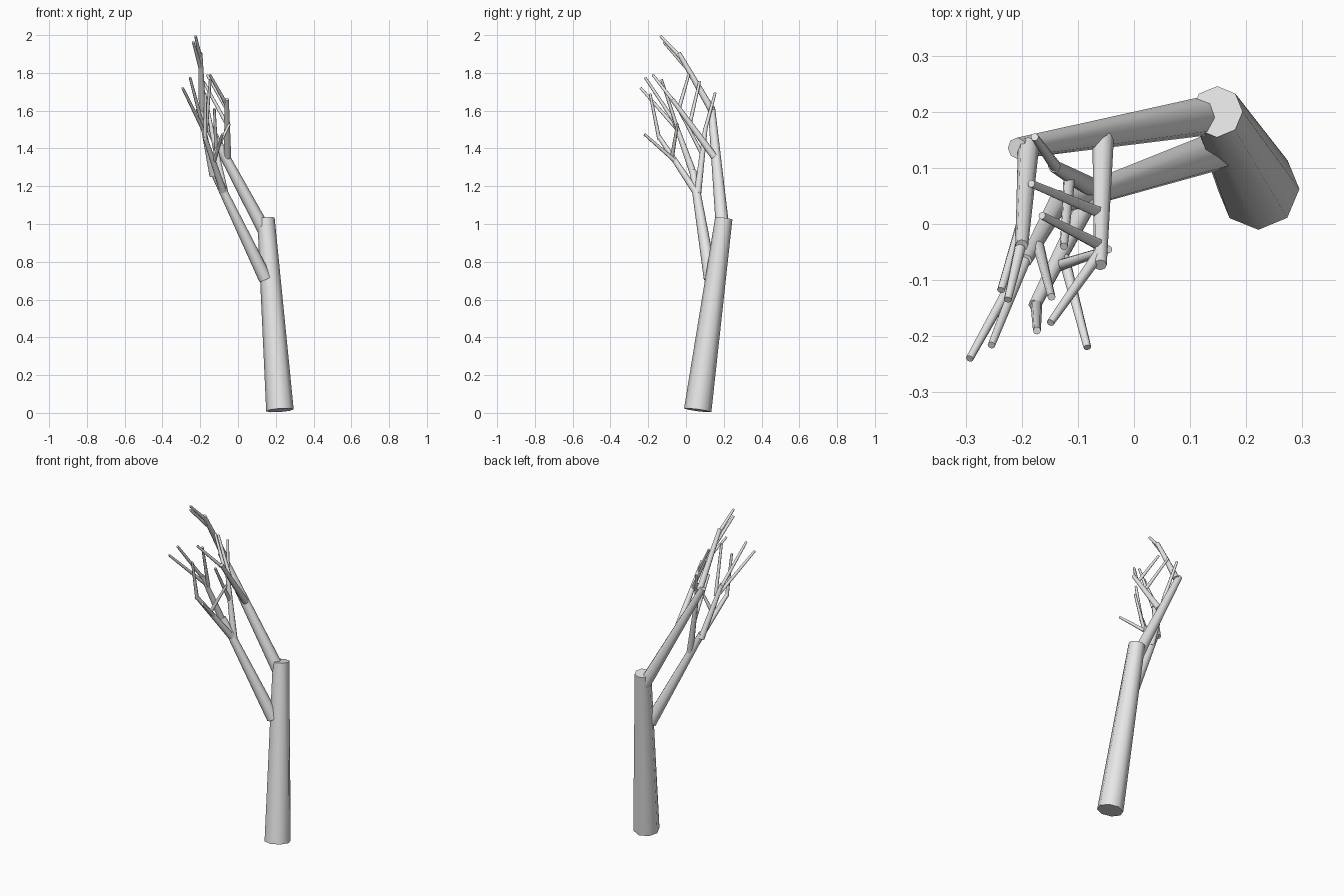
import bpy, bmesh, math
from mathutils import Vector

bark = bpy.data.materials.new("pale_grey_bark")
bark.diffuse_color = (0.8, 0.8, 0.8, 1)


def limb(name, start, end, r_start, r_end, sides=8):
    """Tapered closed cylinder running from start to end."""
    a, b = Vector(start), Vector(end)
    axis = b - a
    bm = bmesh.new()
    bmesh.ops.create_cone(bm, cap_ends=True, segments=sides,
                          radius1=r_start, radius2=r_end, depth=axis.length)
    mesh = bpy.data.meshes.new(name)
    bm.to_mesh(mesh)
    bm.free()
    mesh.materials.append(bark)
    obj = bpy.data.objects.new(name, mesh)
    bpy.context.collection.objects.link(obj)
    obj.location = (a + b) / 2
    obj.rotation_mode = 'QUATERNION'
    obj.rotation_quaternion = Vector((0, 0, 1)).rotation_difference(axis)
    bpy.ops.object.select_all(action='DESELECT')
    obj.select_set(True)
    bpy.context.view_layer.objects.active = obj
    bpy.ops.object.shade_smooth_by_angle(angle=math.radians(60))


# Trunk and the two main boughs
limb("trunk", (0.222, 0.062, 0.014), (0.148, 0.2, 1.03), 0.073, 0.046)
limb("upper_bough", (0.14, 0.195, 0.965), (-0.208, 0.135, 1.615), 0.036, 0.019)
limb("lower_bough", (0.145, 0.13, 0.71), (-0.13, 0.037, 1.28), 0.036, 0.019)

# Secondary branches
branches = [
    ((-0.055, 0.15, 1.355), (-0.06, -0.073, 1.66)),     # front of upper bough
    ((-0.188, 0.138, 1.6), (-0.2, -0.038, 1.905)),      # end of upper bough
    ((-0.132, 0.043, 1.255), (-0.193, -0.065, 1.555)),  # end of lower bough
    ((-0.075, 0.055, 1.165), (-0.177, -0.145, 1.465)),  # front of lower bough
    ((-0.07, 0.062, 1.165), (-0.142, 0.103, 1.51)),     # back of lower bough
]
for i, (a, b) in enumerate(branches):
    limb(f"branch_{i + 1}", a, b, 0.019, 0.0115)

# Thin twigs
twigs = [
    ((-0.2, 0.0, 1.83), (-0.237, -0.118, 1.963)),
    ((-0.2, -0.03, 1.885), (-0.225, -0.135, 1.995)),
    ((-0.06, 0.02, 1.53), (-0.183, 0.072, 1.755)),
    ((-0.06, -0.038, 1.61), (-0.164, 0.015, 1.79)),
    ((-0.06, -0.05, 1.63), (-0.149, -0.176, 1.79)),
    ((-0.185, -0.045, 1.5), (-0.293, -0.24, 1.72)),
    ((-0.192, -0.06, 1.54), (-0.254, -0.216, 1.775)),
    ((-0.17, -0.04, 1.49), (-0.147, -0.13, 1.765)),
    ((-0.125, -0.06, 1.335), (-0.083, -0.22, 1.475)),
    ((-0.13, -0.073, 1.36), (-0.045, -0.045, 1.53)),
    ((-0.174, -0.142, 1.45), (-0.173, -0.19, 1.69)),
    ((-0.138, 0.1, 1.495), (-0.177, 0.155, 1.695)),
    ((-0.115, 0.085, 1.37), (-0.125, -0.04, 1.61)),
]
for i, (a, b) in enumerate(twigs):
    limb(f"twig_{i + 1}", a, b, 0.0105, 0.007)
